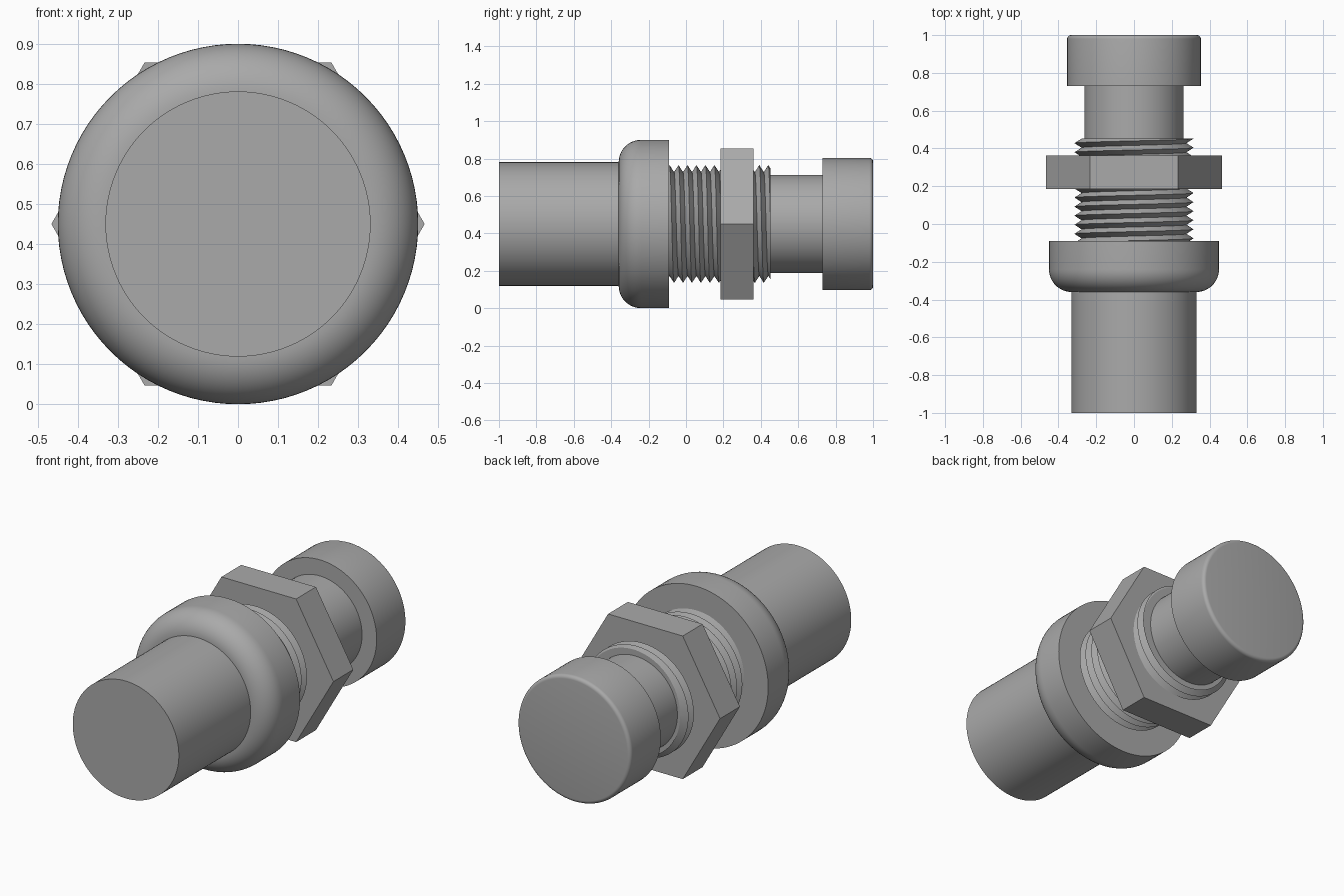
import bpy, bmesh
from math import sin, cos, pi, radians
from mathutils import Vector

cube = bpy.data.objects.get("Cube")
if cube:
    bpy.data.objects.remove(cube)

AXIS_Z = 0.45

steel = bpy.data.materials.new("plain grey")
steel.use_nodes = True
GREY = (0.4, 0.4, 0.4, 1)
steel.diffuse_color = GREY
steel.node_tree.nodes["Principled BSDF"].inputs["Base Color"].default_value = GREY


def ring_point(radius, y, angle):
    return Vector((radius * cos(angle), y, AXIS_Z + radius * sin(angle)))


def finish(bm, name, smooth=True):
    bmesh.ops.recalc_face_normals(bm, faces=bm.faces[:])
    mesh = bpy.data.meshes.new(name)
    bm.to_mesh(mesh)
    bm.free()
    mesh.materials.append(steel)
    obj = bpy.data.objects.new(name, mesh)
    bpy.context.collection.objects.link(obj)
    if smooth:
        bpy.ops.object.select_all(action='DESELECT')
        obj.select_set(True)
        bpy.context.view_layer.objects.active = obj
        bpy.ops.object.shade_smooth_by_angle(angle=radians(30))
    return obj


def lathe(name, profile, sides=96, smooth=True):
    """Turn (radius, y) points around the long axis and cap both ends."""
    bm = bmesh.new()
    rings = [[bm.verts.new(ring_point(r, y, 2 * pi * i / sides)) for i in range(sides)]
             for r, y in profile]
    for a, b in zip(rings, rings[1:]):
        for i in range(sides):
            j = (i + 1) % sides
            bm.faces.new((a[i], a[j], b[j], b[i]))
    bm.faces.new(rings[0])
    bm.faces.new(rings[-1])
    return finish(bm, name, smooth)


def fillet(radius, y, size, direction, steps):
    """Quarter-round points from the end face (at y) out to the side wall."""
    return [(radius - size + size * sin(t), y + direction * size * (1 - cos(t)))
            for t in (pi / 2 * k / steps for k in range(steps + 1))]


def thread(name, start, end, root, crest, pitch, sides=72):
    """Helical V-thread, trimmed flat at both ends."""
    bm = bmesh.new()
    count = int(((end - start) / pitch + 4) * sides)
    base = start - 2 * pitch
    roots, crests = [], []
    for i in range(count):
        y, a = base + pitch * i / sides, -2 * pi * i / sides
        roots.append(bm.verts.new(ring_point(root, y, a)))
        crests.append(bm.verts.new(ring_point(crest, y + pitch / 2, a)))
    for i in range(count - 1):
        bm.faces.new((roots[i], roots[i + 1], crests[i + 1], crests[i]))
        if i + 1 + sides < count:
            k = i + sides
            bm.faces.new((crests[i], crests[i + 1], roots[k + 1], roots[k]))
    for y, direction in ((start, -1), (end, 1)):
        bmesh.ops.bisect_plane(bm, geom=bm.verts[:] + bm.edges[:] + bm.faces[:],
                               plane_co=(0, y, 0), plane_no=(0, direction, 0),
                               clear_outer=True)
        rim = [e for e in bm.edges if e.is_boundary
               and all(abs(v.co.y - y) < 1e-4 for v in e.verts)]
        bmesh.ops.holes_fill(bm, edges=rim, sides=0)
    return finish(bm, name)


# Front barrel and rounded collar
lathe("front_barrel", [(0.331, -1.0), (0.331, -0.3)])
lathe("collar", fillet(0.45, -0.36, 0.12, 1, 12) + [(0.45, -0.09)])

# Threaded shank with its hexagonal nut
thread("threaded_shank", -0.1, 0.452, 0.278, 0.315, 0.048)
lathe("hex_nut", [(0.466, 0.185), (0.466, 0.362)], sides=6, smooth=False)

# Rear neck and button cap with a softened rim
lathe("rear_neck", [(0.263, 0.4), (0.263, 0.8)])
lathe("rear_cap", [(0.354, 0.73)] + fillet(0.354, 1.0, 0.02, -1, 5)[::-1])
